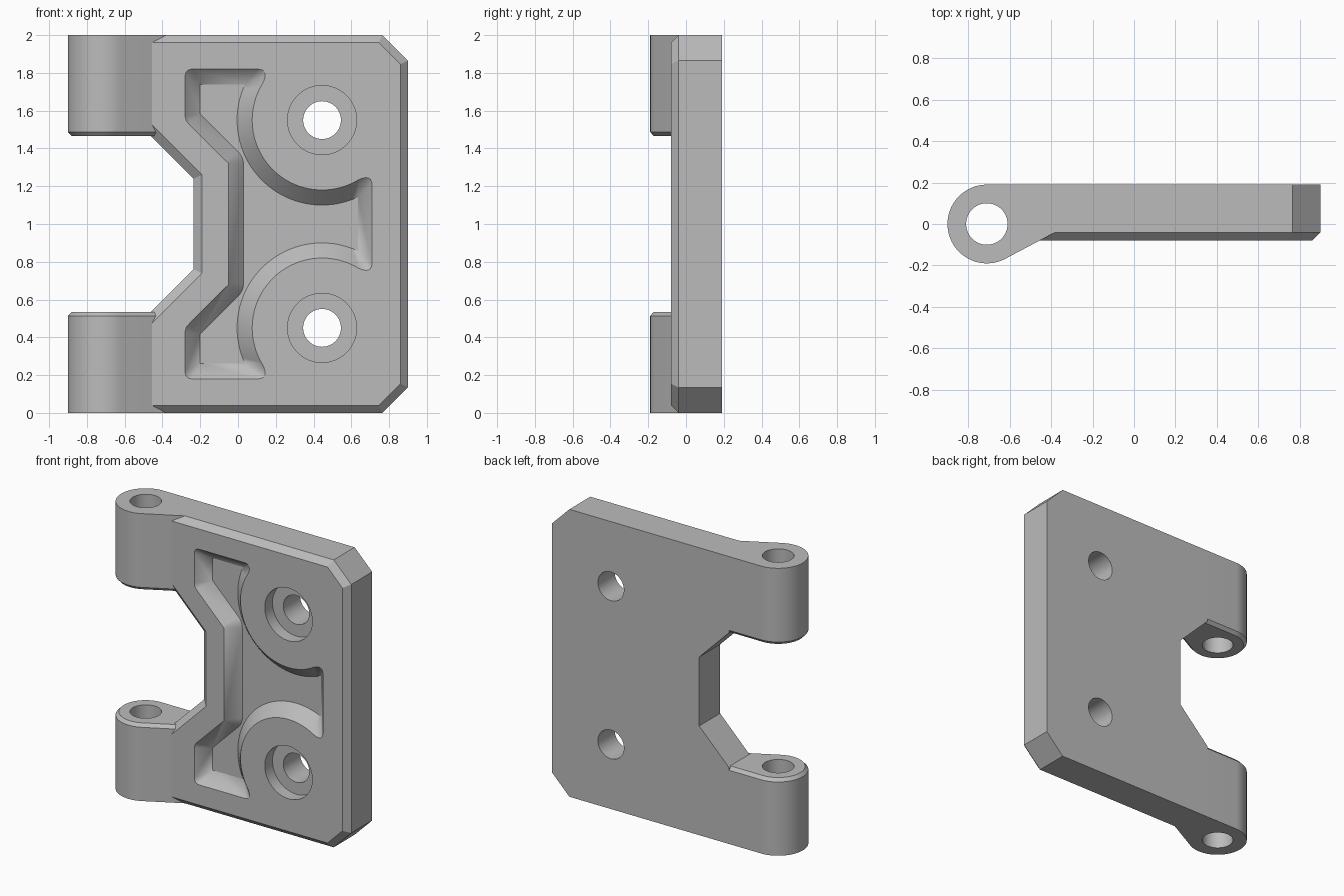
import bpy, bmesh, math
from mathutils import Vector

cube = bpy.data.objects.get("Cube")
if cube:
    bpy.data.objects.remove(cube, do_unlink=True)

# One plain grey material
grey = bpy.data.materials.new("plain_grey")
grey.use_nodes = True
colour = (0.5, 0.5, 0.5, 1)
grey.diffuse_color = colour
grey.node_tree.nodes["Principled BSDF"].inputs["Base Color"].default_value = colour


def loft(name, rings):
    """Closed solid through rings of equal point count."""
    bm = bmesh.new()
    loops = [[bm.verts.new(p) for p in ring] for ring in rings]
    n = len(loops[0])
    for a, b in zip(loops, loops[1:]):
        for i in range(n):
            j = (i + 1) % n
            bm.faces.new((a[i], a[j], b[j], b[i]))
    bm.faces.new(loops[0])
    bm.faces.new(loops[-1])
    bmesh.ops.remove_doubles(bm, verts=bm.verts, dist=1e-5)
    bmesh.ops.recalc_face_normals(bm, faces=bm.faces)
    mesh = bpy.data.meshes.new(name)
    bm.to_mesh(mesh)
    bm.free()
    mesh.materials.append(grey)
    obj = bpy.data.objects.new(name, mesh)
    bpy.context.collection.objects.link(obj)
    return obj


def combine(target, other, operation):
    """Apply a boolean and discard the helper."""
    mod = target.modifiers.new("cut", 'BOOLEAN')
    mod.object, mod.operation, mod.solver = other, operation, 'EXACT'
    bpy.context.view_layer.objects.active = target
    bpy.ops.object.modifier_apply(modifier=mod.name)
    bpy.data.objects.remove(other, do_unlink=True)


def polar(cx, cy, r, degrees):
    a = math.radians(degrees)
    return (cx + r * math.cos(a), cy + r * math.sin(a))


def circle(cx, cy, r, n=64):
    return [polar(cx, cy, r, 360 * i / n) for i in range(n)]


def at_y(points, y):
    return [(x, y, z) for x, z in points]


def mirrored(half):
    """Complete an outline symmetric about mid height."""
    return half + [(x, 2 - z) for x, z in reversed(half)]


def fillet(a, c, b, n=6):
    a, c, b = Vector(a), Vector(c), Vector(b)
    return [tuple(a * (1 - t) ** 2 + c * 2 * t * (1 - t) + b * t * t)
            for t in (i / n for i in range(n + 1))]


# Plate with notch and chamfered front rim
outer = mirrored([(0.9, 1.865), (0.765, 2), (-0.465, 2), (-0.465, 1.47), (-0.235, 1.24)])
rim = mirrored([(0.86, 1.845), (0.745, 1.96), (-0.465, 1.96), (-0.465, 1.535), (-0.19, 1.26)])
plate = loft("hinge_leaf", [at_y(outer, 0.19), at_y(outer, -0.04), at_y(rim, -0.08)])

# Knuckle arms, chamfered at their inner ends
PIN_X, KNUCKLE_R, TANGENT = -0.71, 0.19, -62


def arm_profile(inset):
    nx, ny = polar(0, 0, inset, TANGENT)
    r = KNUCKLE_R - inset
    arc = [polar(PIN_X, 0, r, 90 + (208 * i / 48)) for i in range(49)]
    return arc + [(-0.38 - nx, -0.04 - ny), (-0.38, r)]


for flip in (False, True):
    rings = []
    for z, inset in ((2, 0), (1.487, 0), (1.465, 0.02)):
        rings.append([(x, y, 2 - z if flip else z) for x, y in arm_profile(inset)])
    combine(plate, loft("knuckle", rings), 'UNION')

# Pin bore
bore = circle(PIN_X, 0, 0.1)
combine(plate, loft("pin_bore", [[(x, y, z) for x, y in bore] for z in (-0.1, 2.1)]), 'DIFFERENCE')

# Tapered pocket curving around the two screw bosses
SCREW_X, SCREW_Z = 0.445, 1.55
front, floor = [], []


def section(front_points, floor_points):
    count = max(len(front_points), len(floor_points))
    front.extend(front_points * (count // len(front_points)))
    floor.extend(floor_points * (count // len(floor_points)))


section(fillet((0.71, 1.21), (0.705, 1.265), (0.64, 1.235)), [(0.635, 1.142)])
steps = [i / 32 for i in range(1, 32)]
section([polar(SCREW_X, SCREW_Z, 0.37, 302 - 156 * t) for t in steps],
        [polar(SCREW_X, SCREW_Z, 0.45, 295 - 140 * t) for t in steps])
section(fillet((0.137, 1.757), (0.16, 1.82), (0.105, 1.82)), [(0.037, 1.738)])
section(fillet((-0.24, 1.82), (-0.28, 1.82), (-0.28, 1.78)), [(-0.2, 1.738)])
section(fillet((-0.28, 1.575), (-0.28, 1.55), (-0.262, 1.532)), [(-0.2, 1.583)])
section([(-0.05, 1.32)], fillet((0, 1.383), (0.03, 1.353), (0.03, 1.31)))
front, floor = mirrored(front), mirrored(floor)
pocket = loft("pocket", [at_y(front, -0.12), at_y(front, -0.08), at_y(floor, 0.005)])
combine(plate, pocket, 'DIFFERENCE')

# Counterbored screw holes
for z in (SCREW_Z, 2 - SCREW_Z):
    for r, depth in ((0.183, 0.005), (0.1, 0.3)):
        ring = circle(SCREW_X, z, r)
        combine(plate, loft("screw_hole", [at_y(ring, -0.15), at_y(ring, depth)]), 'DIFFERENCE')

# Smooth curved walls, crisp edges
bpy.ops.object.select_all(action='DESELECT')
plate.select_set(True)
bpy.context.view_layer.objects.active = plate
bpy.ops.object.shade_smooth_by_angle(angle=math.radians(25))
